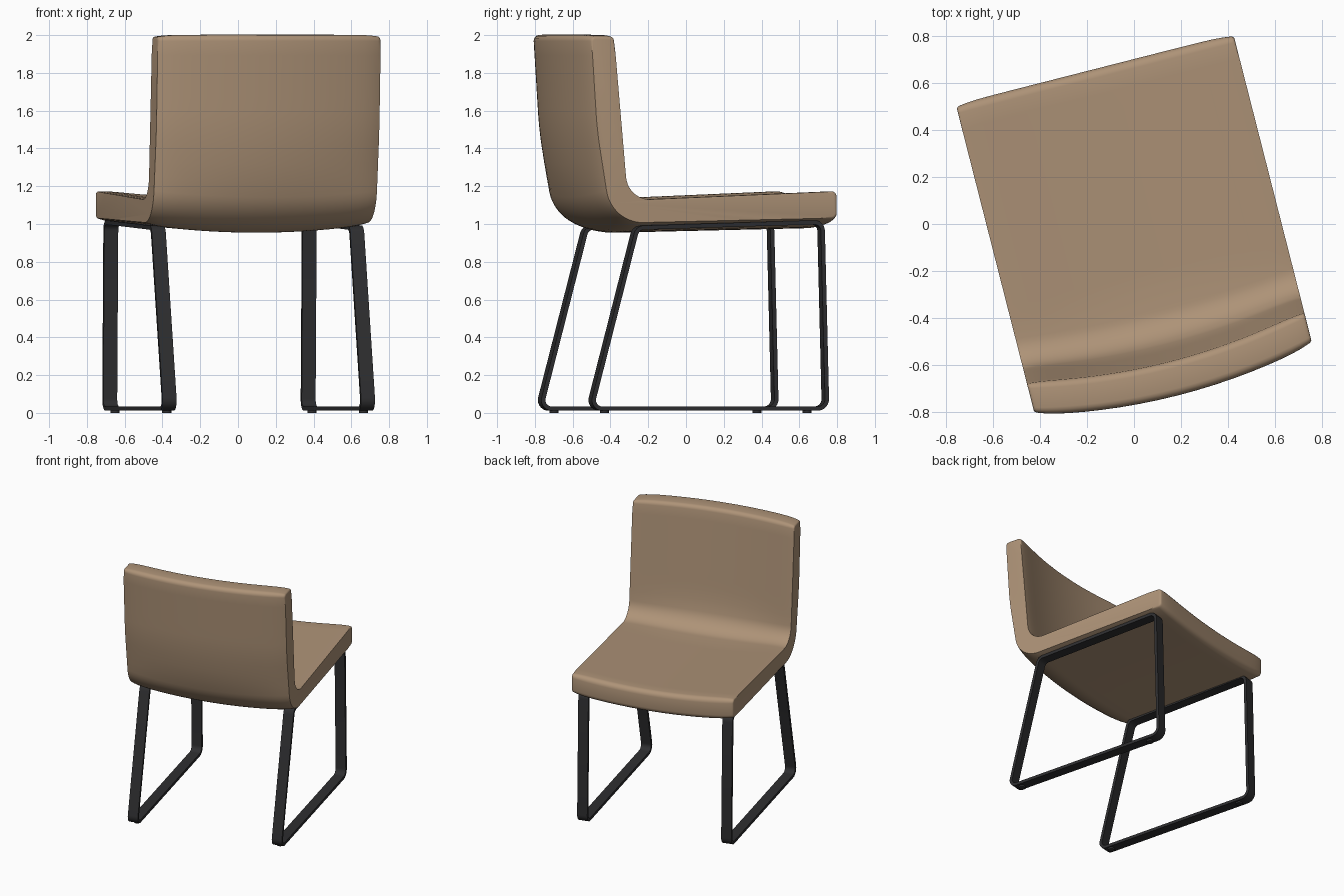
import bpy, bmesh, math
from mathutils import Matrix, Vector

if "Cube" in bpy.data.objects:
    bpy.data.objects.remove(bpy.data.objects["Cube"], do_unlink=True)

TURN = Matrix.Rotation(math.radians(14.3), 4, "Z")   # whole chair is turned
HALF = 0.609                                         # half the seat width


def material(name, rgb, rough):
    m = bpy.data.materials.new(name)
    m.use_nodes = True
    m.diffuse_color = (*rgb, 1)
    bsdf = m.node_tree.nodes["Principled BSDF"]
    bsdf.inputs["Base Color"].default_value = (*rgb, 1)
    bsdf.inputs["Roughness"].default_value = rough
    return m


def rounded(corners, step=None):
    """Closed (y, z) outline from (y, z, radius, segments) corners."""
    out = []
    n = len(corners)
    for i, (y, z, r, seg) in enumerate(corners):
        p = Vector((y, z))
        a = (Vector(corners[i - 1][:2]) - p).normalized()
        b = (Vector(corners[(i + 1) % n][:2]) - p).normalized()
        half = a.angle(b) / 2
        centre = p + (a + b).normalized() * (r / math.sin(half))
        start = p + a * (r / math.tan(half)) - centre
        end = p + b * (r / math.tan(half)) - centre
        sweep = start.angle(end)
        for k in range(seg + 1):
            t = k / seg
            out.append(centre + (start * math.sin((1 - t) * sweep)
                                 + end * math.sin(t * sweep)) / math.sin(sweep))
    if step is None:
        return out
    fine = []                                        # split the long straights
    for p, q in zip(out, out[1:] + out[:1]):
        parts = max(1, round((q - p).length / step))
        fine += [p.lerp(q, k / parts) for k in range(parts)]
    return fine


def normals(path):
    """Right-hand unit normals of a closed path."""
    out = []
    for i, p in enumerate(path):
        a = (p - path[i - 1]).normalized()
        b = (path[(i + 1) % len(path)] - p).normalized()
        t = (a + b).normalized()
        out.append(Vector((t.y, -t.x)))
    return out


def finish(bm, name, mat, angle=35):
    bmesh.ops.recalc_face_normals(bm, faces=bm.faces)
    bm.transform(TURN)
    mesh = bpy.data.meshes.new(name)
    bm.to_mesh(mesh)
    bm.free()
    mesh.materials.append(mat)
    ob = bpy.data.objects.new(name, mesh)
    bpy.context.collection.objects.link(ob)
    bpy.ops.object.select_all(action="DESELECT")
    ob.select_set(True)
    bpy.context.view_layer.objects.active = ob
    bpy.ops.object.shade_smooth_by_angle(angle=math.radians(angle))


def bridge(bm, rings, closed):
    pairs = list(zip(rings, rings[1:]))
    if closed:
        pairs.append((rings[-1], rings[0]))
    for a, b in pairs:
        for i in range(len(a)):
            j = (i + 1) % len(a)
            bm.faces.new((a[i], a[j], b[j], b[i]))


def seat_shell(mat):
    # side profile: back outside, bend, seat underside, front edge, seat top, back inside
    outline = rounded([(-0.672, 1.99, 0.02, 4), (-0.641, 1.5, 2.0, 6),
                       (-0.562, 1.004, 0.2, 12), (0.668, 1.032, 0.025, 4),
                       (0.668, 1.173, 0.025, 4), (-0.472, 1.125, 0.13, 10),
                       (-0.548, 1.99, 0.02, 4)], 0.07)
    outward = normals(outline)
    bm = bmesh.new()
    rings = []
    spans = 20
    for k in range(spans + 1):
        u = 2 * k / spans - 1
        t = u * (1.4 - 0.4 * u * u)                  # closer rings near the sides
        bulge = 1 - t * t
        puff = 0.012 * (1 - t ** 12)                 # padding swells between seams
        ring = []
        for p, out in zip(outline, outward):
            w = min(1, max(0, (p.y - 1.0) / 0.4)) if p.x < -0.3 else 0
            q = p + out * puff
            # seat sags down, back bows rearward
            ring.append(bm.verts.new((t * HALF,
                                      q.x - 0.07 * bulge * math.sin(w * math.pi / 2),
                                      q.y - 0.042 * bulge * math.cos(w * math.pi / 2))))
        rings.append(ring)
    bridge(bm, rings, False)
    caps = [bm.faces.new(rings[0]), bm.faces.new(rings[-1])]
    rim = [e for f in caps for e in f.edges]
    bmesh.ops.bevel(bm, geom=rim, offset=0.01, segments=3, profile=0.5,
                    affect="EDGES", clamp_overlap=True)
    finish(bm, "seat_shell", mat)


def sled_frame(name, x, mat):
    # flat bar swept round a closed loop
    path = rounded([(-0.664, 0.023, 0.045, 7), (0.624, 0.023, 0.05, 7),
                    (0.599, 1.01, 0.045, 7), (-0.412, 0.98, 0.045, 7)])
    wide, thick = 0.038, 0.011
    bm = bmesh.new()
    rings = []
    for p, out in zip(path, normals(path)):
        rings.append([bm.verts.new((x + sx * wide, p.x + s * thick * out.x,
                                    p.y + s * thick * out.y))
                      for sx, s in ((-1, -1), (1, -1), (1, 1), (-1, 1))])
    bridge(bm, rings, True)
    finish(bm, name, mat)


def foot_pad(name, x, y, mat):
    bm = bmesh.new()
    bmesh.ops.create_cone(bm, cap_ends=True, segments=20, radius1=0.024, radius2=0.024,
                          depth=0.016, matrix=Matrix.Translation((x, y, 0.008)))
    finish(bm, name, mat)


leather = material("tan_leather", (0.42, 0.29, 0.185), 0.6)
metal = material("black_metal", (0.028, 0.028, 0.03), 0.5)

seat_shell(leather)
for side, sx in (("left", 1), ("right", -1)):
    sled_frame(side + "_sled_frame", sx * 0.542, metal)
    for end, y in (("rear", -0.583), ("front", 0.524)):
        foot_pad(f"{side}_{end}_foot_pad", sx * 0.538, y, metal)
